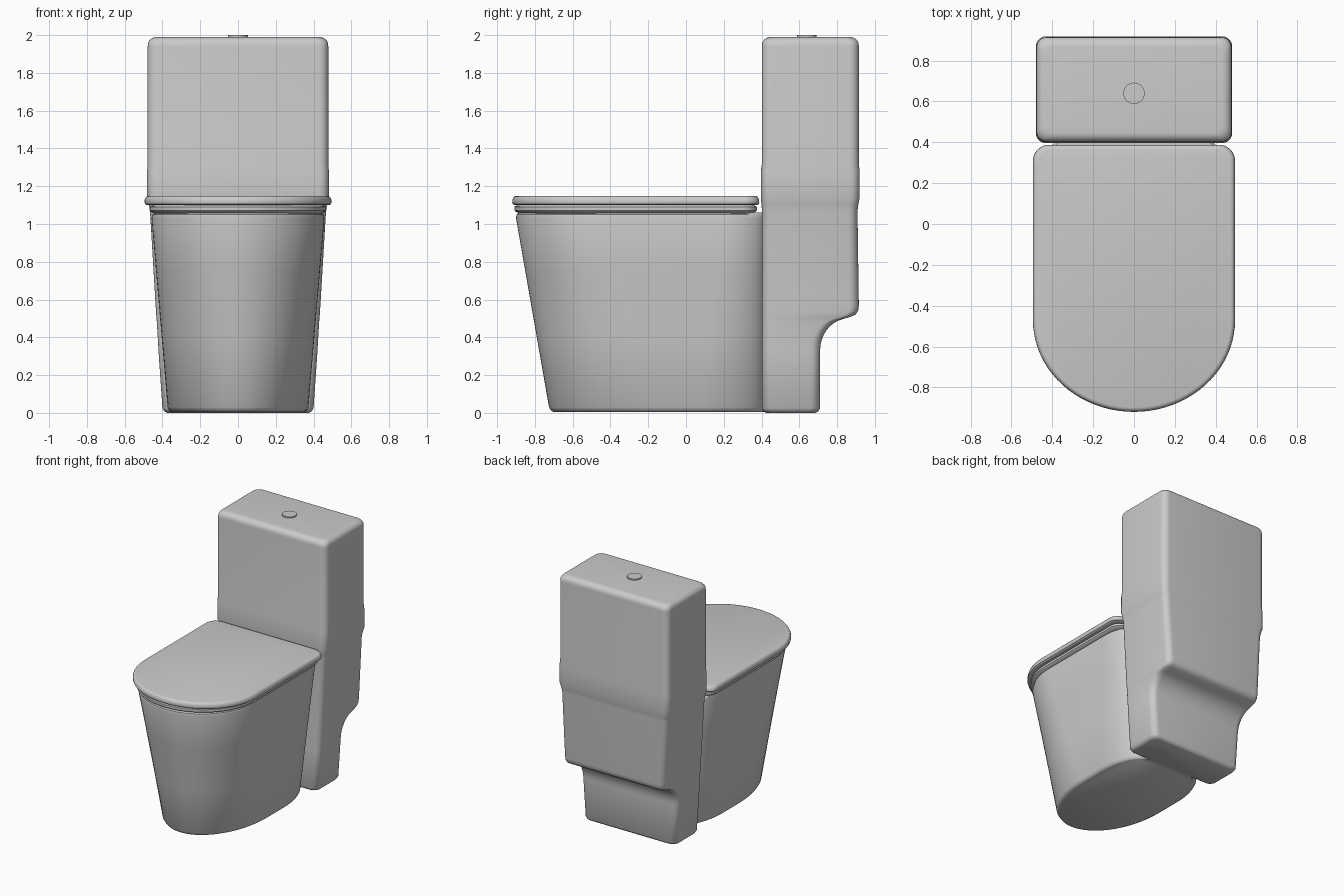
import bpy, bmesh, math

if "Cube" in bpy.data.objects:
    bpy.data.objects.remove(bpy.data.objects["Cube"])

ceramic = bpy.data.materials.new("light_grey_ceramic")
ceramic.use_nodes = True
grey = (0.6, 0.6, 0.6, 1)
ceramic.diffuse_color = grey
ceramic.node_tree.nodes["Principled BSDF"].inputs["Base Color"].default_value = grey


def outline(z, hw, yf, yb, front, back, steps):
    """Rectangle with elliptical corners; front and back are (rx, ry)."""
    pts = []
    corners = [(1, 1, back, 0), (-1, 1, back, 1), (-1, -1, front, 2), (1, -1, front, 3)]
    for sx, sy, (rx, ry), quarter in corners:
        cx = sx * (hw - rx)
        cy = yb - ry if sy > 0 else yf + ry
        for i in range(steps + 1):
            a = (quarter + i / steps) * math.pi / 2
            pts.append((cx + rx * math.cos(a), cy + ry * math.sin(a), z))
    return pts


def loft(name, rings, steps, angle=40):
    """Skin a stack of outlines and cap both ends."""
    bm = bmesh.new()
    loops = [[bm.verts.new(p) for p in outline(*r, steps)] for r in rings]
    n = len(loops[0])
    for low, high in zip(loops, loops[1:]):
        for i in range(n):
            j = (i + 1) % n
            bm.faces.new((low[i], low[j], high[j], high[i]))
    bm.faces.new(loops[0][::-1])
    bm.faces.new(loops[-1])
    bmesh.ops.remove_doubles(bm, verts=bm.verts, dist=0.0001)
    bmesh.ops.recalc_face_normals(bm, faces=bm.faces)
    mesh = bpy.data.meshes.new(name)
    bm.to_mesh(mesh)
    bm.free()
    obj = bpy.data.objects.new(name, mesh)
    bpy.context.collection.objects.link(obj)
    finish(obj, angle)


def finish(obj, angle):
    obj.data.materials.append(ceramic)
    bpy.ops.object.select_all(action="DESELECT")
    obj.select_set(True)
    bpy.context.view_layer.objects.active = obj
    bpy.ops.object.shade_smooth_by_angle(angle=math.radians(angle))


# Tank and rear pedestal: height, half width, front, back
R = 0.05
tank = [(0.0, 0.375, 0.425, 0.685), (0.008, 0.39, 0.41, 0.7), (0.025, 0.4, 0.402, 0.71),
        (0.33, 0.421, 0.402, 0.71)]
# Concave scoop under the tank
for k in range(1, 9):
    a = k / 8 * math.radians(78)
    z = 0.33 + 0.17 * math.sin(a)
    tank.append((z, 0.4 + 0.062 * z, 0.402, 0.71 + 0.15 * (1 - math.cos(a))))
tank += [(0.51, 0.432, 0.402, 0.875), (0.522, 0.433, 0.402, 0.899), (0.54, 0.434, 0.402, 0.911),
         (0.565, 0.436, 0.402, 0.915), (1.07, 0.466, 0.402, 0.908), (1.1, 0.471, 0.4, 0.912),
         (1.14, 0.481, 0.396, 0.919), (1.28, 0.481, 0.396, 0.919), (1.32, 0.478, 0.402, 0.915),
         (1.94, 0.478, 0.402, 0.915)]
# Rounded upper edge
for k in range(1, 7):
    a = k / 6 * math.pi / 2
    d = 0.045 * (1 - math.cos(a))
    tank.append((1.945 + 0.045 * math.sin(a), 0.478 - d, 0.402 + d, 0.915 - d))
loft("tank", [(*t, (R, R), (R, R)) for t in tank], 6, 50)

# Bowl: tapered body with a round front and a narrowed back
bowl = []
for z, inset in [(0.005, 0.02), (0.012, 0.008), (0.03, 0), (0.4, 0), (0.75, 0),
                 (1.03, 0), (1.05, 0.006), (1.06, 0.02)]:
    t = z / 1.06
    hw = 0.37 + 0.09 * t - inset
    yf = -0.72 - 0.185 * t + inset
    bowl.append((z, hw, yf, 0.42, (hw, 0.56 - 0.1 * t), (0.19 - 0.07 * t, 0.36 - 0.14 * t)))
loft("bowl", bowl, 20)


def slab(name, levels, hw, yf, yb):
    """D-shaped plate; levels are (height, edge inset)."""
    loft(name, [(z, hw - d, yf + d, yb - d, (hw - d, 0.45 - d), (0.08, 0.08))
                for z, d in levels], 20, 30)


slab("seat", [(1.055, 0.03), (1.066, 0.005), (1.072, 0), (1.09, 0), (1.095, 0.005), (1.105, 0.03)],
     0.468, -0.908, 0.375)
slab("lid", [(1.1, 0.012), (1.106, 0.003), (1.115, 0), (1.128, 0.001), (1.14, 0.006),
             (1.146, 0.012), (1.149, 0.022)],
     0.495, -0.92, 0.388)

# Flush button
bpy.ops.mesh.primitive_cylinder_add(vertices=40, radius=0.052, depth=0.03, location=(0, 0.64, 1.985))
bpy.context.object.name = "flush_button"
finish(bpy.context.object, 40)
